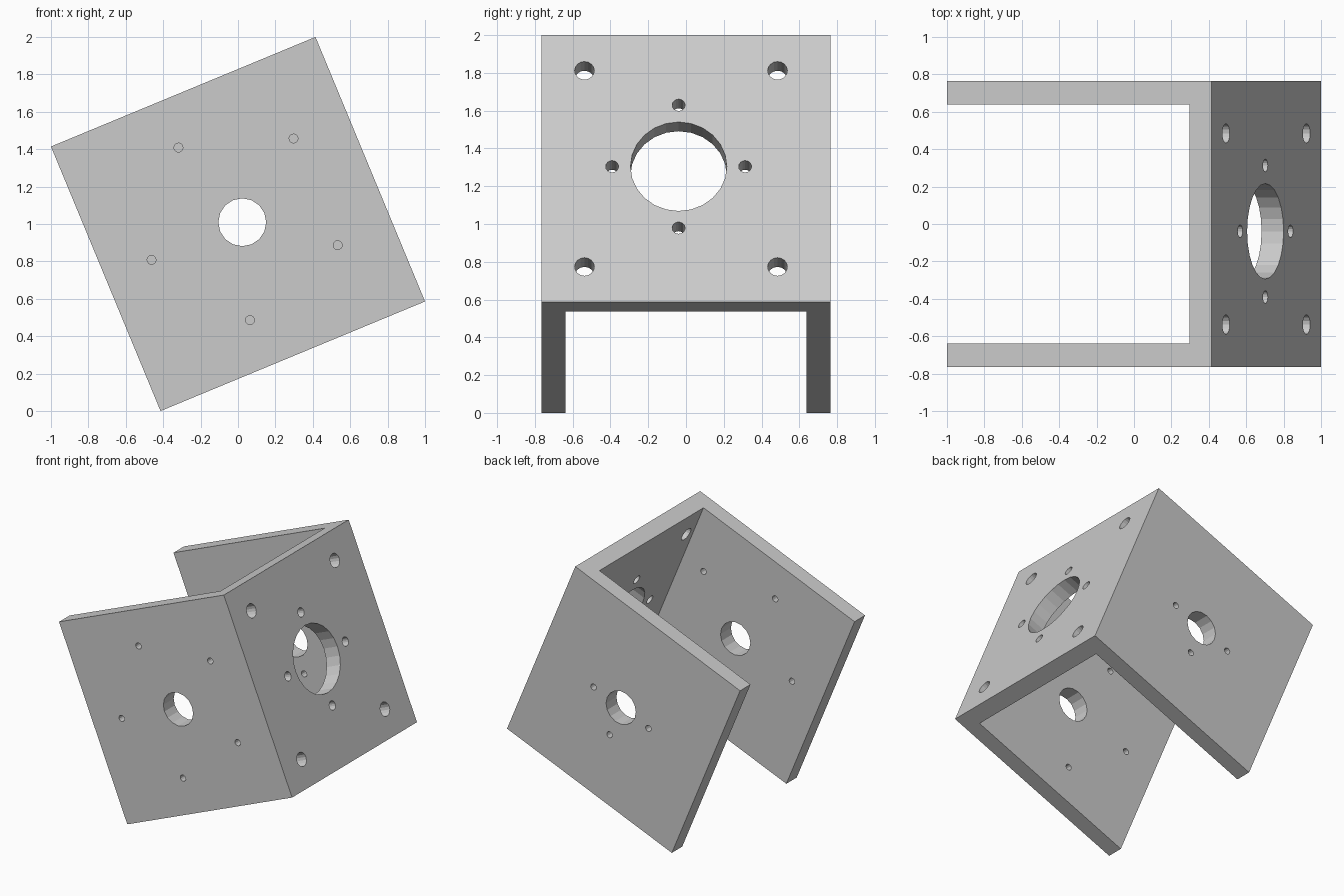
import bpy, bmesh, math
from mathutils import Matrix, Vector

cube = bpy.data.objects.get("Cube")
if cube:
    bpy.data.objects.remove(cube, do_unlink=True)

TILT = math.radians(22.5)
H = 0.7654          # half side of the square plates
T = 0.1276          # plate thickness
INNER = H - T

grey = bpy.data.materials.new("light_grey")
grey.use_nodes = True
colour = (0.6, 0.6, 0.6, 1)
grey.diffuse_color = colour
grey.node_tree.nodes["Principled BSDF"].inputs["Base Color"].default_value = colour


def make_object(name, bm):
    bmesh.ops.recalc_face_normals(bm, faces=bm.faces)
    mesh = bpy.data.meshes.new(name)
    bm.to_mesh(mesh)
    bm.free()
    obj = bpy.data.objects.new(name, mesh)
    bpy.context.collection.objects.link(obj)
    mesh.materials.append(grey)
    return obj


# U-shaped channel, open towards -x
bm = bmesh.new()
outline = [(-H, -H), (H, -H), (H, H), (-H, H),
           (-H, INNER), (INNER, INNER), (INNER, -INNER), (-H, -INNER)]
base = bm.faces.new([bm.verts.new((x, y, -H)) for x, y in outline])
top = bmesh.ops.extrude_face_region(bm, geom=[base])["geom"]
bmesh.ops.translate(bm, vec=(0, 0, 2 * H),
                    verts=[g for g in top if isinstance(g, bmesh.types.BMVert)])
bracket = make_object("motor_bracket", bm)

# Drills for every hole
drills = bmesh.new()


def drill(centre, radius, axis, sides=16):
    turn = Matrix.Rotation(math.pi / 2, 4, "Y" if axis == "X" else "X")
    bmesh.ops.create_cone(drills, cap_ends=True, segments=sides, radius1=radius,
                          radius2=radius, depth=3 * T,
                          matrix=Matrix.Translation(centre) @ turn)


# Shaft holes and their screw circles in the front and back plates
SHAFT_X = 0.0245
plates = [(-1, 0.525, [36 + 72 * k for k in range(5)]),
          (1, 0.255, [0, 180, 270])]
for side, ring, angles in plates:
    y = side * (H - T / 2)
    drill((SHAFT_X, y, 0), 0.128, "Y")
    for a in map(math.radians, angles):
        drill((SHAFT_X + ring * math.cos(a), y, ring * math.sin(a)), 0.024, "Y", 12)

# Bore, screw circle and corner bolts in the joining plate
web = Vector((H - T / 2, -0.039, 0.0125))
drill(web, 0.255, "X", 24)
for k in range(4):
    a = k * math.pi / 2
    drill(web + 0.352 * Vector((0, math.cos(a), math.sin(a))), 0.034, "X")
for sy in (-1, 1):
    for sz in (-1, 1):
        drill((web.x, -0.0265 + sy * 0.511, sz * 0.562), 0.052, "X")
cutter = make_object("hole_cutter", drills)
cutter.hide_render = True

# Cut the holes, then drop the cutter
cut = bracket.modifiers.new("holes", "BOOLEAN")
cut.operation = "DIFFERENCE"
cut.solver = "EXACT"
cut.object = cutter
bpy.context.view_layer.objects.active = bracket
bracket.select_set(True)
bpy.ops.object.modifier_apply(modifier=cut.name)
bpy.data.objects.remove(cutter, do_unlink=True)

# Rest the bracket on its lower corner
bracket.data.transform(Matrix.Translation((0, 0, 1)) @ Matrix.Rotation(-TILT, 4, "Y"))
